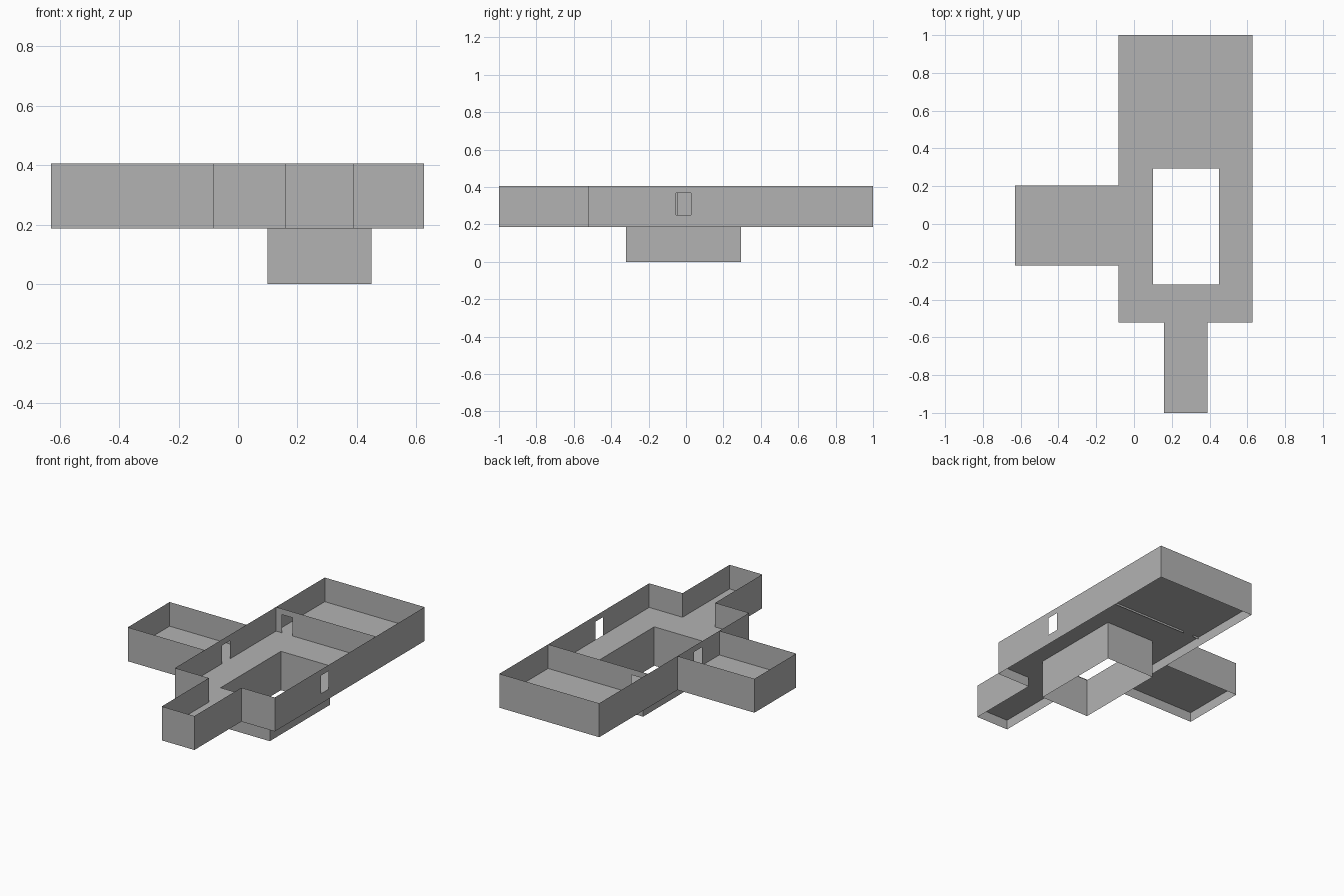
import bpy, bmesh

if "Cube" in bpy.data.objects:
    bpy.data.objects.remove(bpy.data.objects["Cube"])

# One flat grey for the whole building shell
grey = bpy.data.materials.new("plain grey")
grey.diffuse_color = (0.45, 0.45, 0.45, 1)
grey.use_nodes = True
grey.node_tree.nodes["Principled BSDF"].inputs["Base Color"].default_value = grey.diffuse_color

BOTTOM, FLOOR, TOP = 0.187, 0.25, 0.405
DOOR_TOP = 0.367


def panel(name, place, us, vs, skip=None):
    """Thin sheet made of grid cells; the 'skip' cell is left open."""
    bm = bmesh.new()
    grid = [[bm.verts.new(place(u, v)) for v in vs] for u in us]
    for i in range(len(us) - 1):
        for j in range(len(vs) - 1):
            if (i, j) != skip:
                bm.faces.new((grid[i][j], grid[i + 1][j],
                              grid[i + 1][j + 1], grid[i][j + 1]))
    if skip:  # merge the cells' flat seams away, keeping the opening
        loose = [v for v in bm.verts if not v.link_faces]
        bmesh.ops.delete(bm, geom=loose, context='VERTS')
    mesh = bpy.data.meshes.new(name)
    bm.to_mesh(mesh)
    bm.free()
    mesh.materials.append(grey)
    obj = bpy.data.objects.new(name, mesh)
    bpy.context.collection.objects.link(obj)


def wall(name, p, q, door=None, z0=BOTTOM, z1=TOP):
    """Upright sheet from p to q; door gives its start and end along the wall's axis."""
    (x0, y0), (x1, y1) = p, q
    along_x = y0 == y1
    place = (lambda u, z: (u, y0, z)) if along_x else (lambda u, z: (x0, u, z))
    ends = (x0, x1) if along_x else (y0, y1)
    if not door:
        panel(name, place, ends, (z0, z1))
    elif z0 < FLOOR - 0.03:
        panel(name, place, (ends[0], *door, ends[1]), (z0, FLOOR, DOOR_TOP, z1), (1, 1))
    else:  # the doorway runs to the bottom edge of a wall that ends near the floor
        panel(name, place, (ends[0], *door, ends[1]), (z0, DOOR_TOP, z1), (1, 0))


def floor(name, xs, ys, skip=None):
    panel(name, lambda x, y: (x, y, FLOOR), xs, ys, skip)


# Plan lines
L, R = -0.083, 0.627            # main hall sides
F, M, B = -0.522, 0.505, 1.0    # hall front, partition, back
CL, CR, CF = 0.158, 0.39, -1.0  # entry corridor
SL, SF, SB = -0.63, -0.22, 0.205  # side room
PL, PR, PF, PB = 0.1, 0.45, -0.32, 0.293  # pit

# Floors
floor("hall_floor", (L, PL, PR, R), (F, PF, PB, M), (1, 1))
floor("back_room_floor", (L, R), (M, B))
floor("corridor_floor", (CL, CR), (CF, F))
floor("side_room_floor", (SL, L), (SF, SB))

# Hall and back room walls
wall("right_wall", (R, F), (R, B), (-0.053, 0.026))
wall("left_wall", (L, F), (L, B), (-0.045, 0.035))
wall("back_wall", (L, B), (R, B))
wall("front_wall_left", (L, F), (CL, F))
wall("front_wall_right", (CR, F), (R, F))
wall("partition_wall", (L, M), (R, M), (-0.04, 0.035), z0=0.237)

# Corridor walls
wall("corridor_left_wall", (CL, CF), (CL, F))
wall("corridor_right_wall", (CR, CF), (CR, F))
wall("corridor_front_wall", (CL, CF), (CR, CF))

# Side room walls
wall("side_room_front_wall", (SL, SF), (L, SF))
wall("side_room_back_wall", (SL, SB), (L, SB))
wall("side_room_left_wall", (SL, SF), (SL, SB))

# Pit walls, open at the bottom
for x, side in ((PL, "left"), (PR, "right")):
    wall("pit_" + side + "_wall", (x, PF), (x, PB), z0=0, z1=FLOOR)
for y, side in ((PF, "front"), (PB, "back")):
    wall("pit_" + side + "_wall", (PL, y), (PR, y), z0=0, z1=FLOOR)
